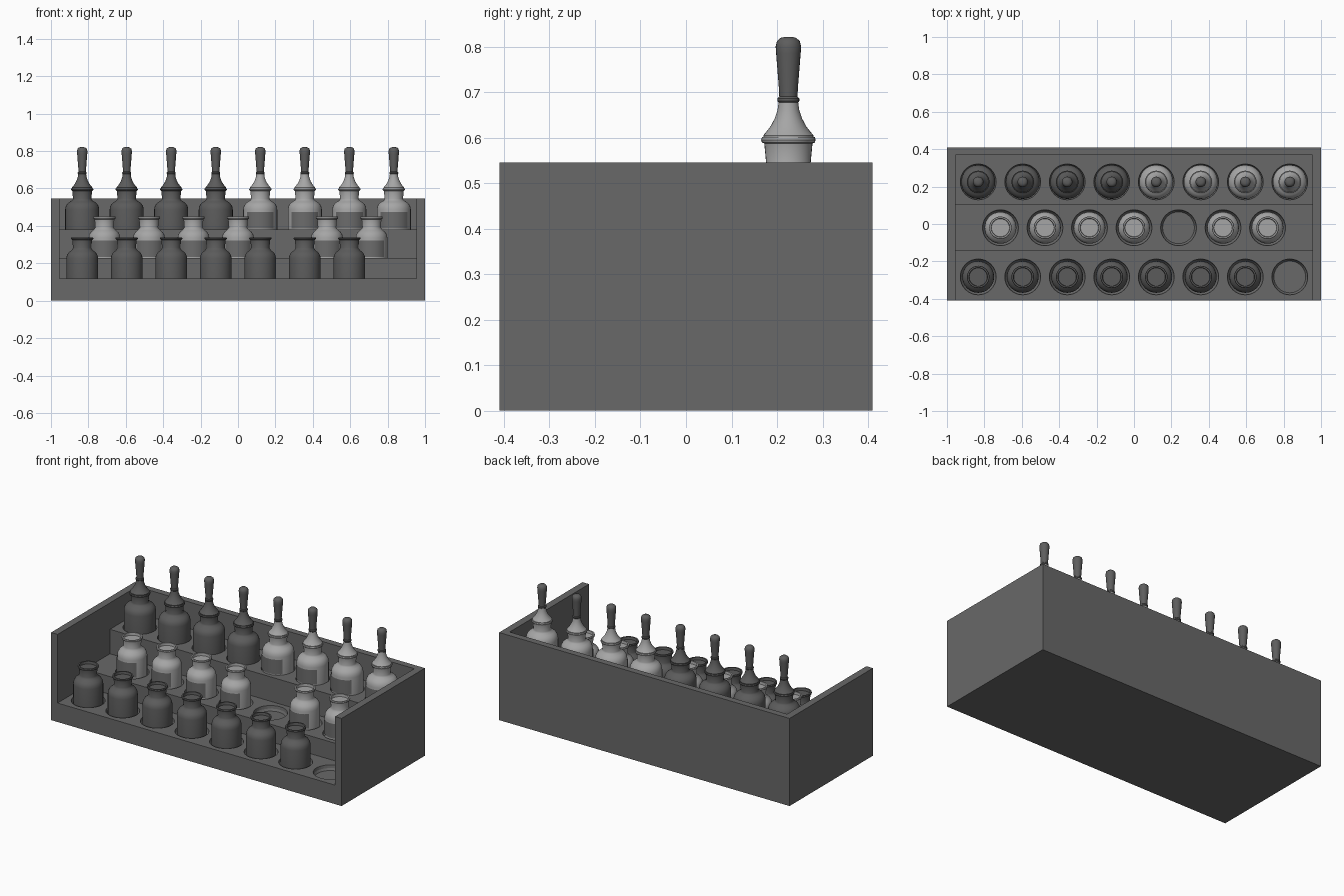
import bpy, bmesh, math
from mathutils import Matrix, Vector

if "Cube" in bpy.data.objects:
    bpy.data.objects.remove(bpy.data.objects["Cube"], do_unlink=True)


def material(name, value):
    m = bpy.data.materials.new(name)
    m.use_nodes = True
    colour = (value, value, value, 1)
    m.diffuse_color = colour
    bsdf = m.node_tree.nodes["Principled BSDF"]
    bsdf.inputs["Base Color"].default_value = colour
    bsdf.inputs["Roughness"].default_value = 0.6
    return m


RACK = material("rack grey", 0.14)
DARK = material("dark glass", 0.105)
PALE = material("pale glass", 0.38)
RUBBER = material("rubber grey", 0.11)
LABEL = material("label grey", 0.15)


def add_object(name, data, location=(0, 0, 0)):
    obj = bpy.data.objects.new(name, data)
    obj.location = location
    bpy.context.collection.objects.link(obj)
    return obj


def finish(bm, name, mat, smooth=True):
    bmesh.ops.recalc_face_normals(bm, faces=bm.faces)
    me = bpy.data.meshes.new(name)
    bm.to_mesh(me)
    bm.free()
    me.materials.append(mat)
    if smooth:
        me.shade_smooth()
        me.set_sharp_from_angle(angle=math.radians(35))
    return me


def lathe(bm, profile, centre=(0, 0, 0), sides=32):
    """Spin a (radius, height) profile round the z axis."""
    verts = [bm.verts.new(Vector(centre) + Vector((r, 0, z))) for r, z in profile]
    edges = [bm.edges.new(pair) for pair in zip(verts, verts[1:])]
    spun = bmesh.ops.spin(bm, geom=verts + edges, cent=centre, axis=(0, 0, 1),
                          angle=math.tau, steps=sides, use_duplicate=False)
    bmesh.ops.remove_doubles(bm, verts=bm.verts, dist=0.0002)


def lathe_mesh(name, profile, mat, sides=32):
    bm = bmesh.new()
    lathe(bm, profile, sides=sides)
    return finish(bm, name, mat)


def label_mesh(radius, bottom, top, spread=50, steps=12):
    """Thin curved plate facing the front."""
    bm = bmesh.new()
    rows = []
    for z in (bottom, top):
        row = []
        for i in range(steps + 1):
            a = math.radians(-90 - spread + 2 * spread * i / steps)
            row.append(bm.verts.new((radius * math.cos(a), radius * math.sin(a), z)))
        rows.append(row)
    for i in range(steps):
        bm.faces.new((rows[0][i], rows[0][i + 1], rows[1][i + 1], rows[1][i]))
    return finish(bm, "label", LABEL)


# Layout of the three tiers: y, tier height, bottle count, empty place
PITCH = 0.238
DEPTH = 0.03
TIERS = {
    "front": (-0.283, 0.118, 8, 7),
    "middle": (-0.02, 0.228, 7, 4),
    "back": (0.225, 0.38, 8, None),
}


def places(tier):
    y, z, count, empty = TIERS[tier]
    for i in range(count):
        yield i, i == empty, (PITCH * (i - (count - 1) / 2), y, z)


# Rack: a block with a stepped void and round sockets cut out
bm = bmesh.new()
bmesh.ops.create_cube(bm, size=1, matrix=Matrix.Translation((0, 0, 0.2725))
                      @ Matrix.Diagonal((2, 0.82, 0.545, 1)))
rack = add_object("rack", finish(bm, "rack", RACK, smooth=False))

bm = bmesh.new()
steps = [(-0.5, 0.118), (-0.145, 0.118), (-0.145, 0.228), (0.105, 0.228),
         (0.105, 0.38), (0.37, 0.38), (0.37, 0.7), (-0.5, 0.7)]
face = bm.faces.new([bm.verts.new((-0.955, y, z)) for y, z in steps])
moved = bmesh.ops.extrude_face_region(bm, geom=[face])["geom"]
bmesh.ops.translate(bm, vec=(1.91, 0, 0),
                    verts=[g for g in moved if isinstance(g, bmesh.types.BMVert)])
void = add_object("void_cutter", finish(bm, "void_cutter", RACK, smooth=False))

bm = bmesh.new()
for tier in TIERS:
    for _, _, spot in places(tier):
        lathe(bm, [(0, -DEPTH), (0.085, -DEPTH), (0.093, -0.018), (0.096, 0),
                   (0.096, 0.02), (0, 0.02)], spot)
sockets = add_object("socket_cutter", finish(bm, "socket_cutter", RACK, smooth=False))

bpy.context.view_layer.objects.active = rack
for cutter in (void, sockets):
    cutter.hide_render = True
    mod = rack.modifiers.new(cutter.name, "BOOLEAN")
    mod.operation = "DIFFERENCE"
    mod.solver = "EXACT"
    mod.object = cutter
    bpy.ops.object.modifier_apply(modifier=mod.name)
    bpy.data.objects.remove(cutter, do_unlink=True)


# Bottles: round body, soft shoulder, neck and rolled lip
def bottle_profile(r):
    return [(0, -DEPTH), (r - 0.006, -DEPTH), (r, -DEPTH + 0.008), (r, 0.108),
            (r - 0.003, 0.124), (r - 0.011, 0.138), (r - 0.023, 0.148),
            (0.054, 0.156), (0.049, 0.165), (0.053, 0.207), (0.058, 0.209),
            (0.06, 0.215), (0.058, 0.221), (0.05, 0.221), (0.048, 0.205), (0, 0.205)]


# Dropper: flared cap, collar ring and rubber bulb
cap_profile = [(0, 0.215), (0.054, 0.215), (0.055, 0.225), (0.049, 0.232),
               (0.039, 0.245), (0.03, 0.262), (0.024, 0.28), (0.021, 0.3), (0, 0.3)]
bulb_profile = [(0, 0.296), (0.021, 0.296), (0.024, 0.3), (0.024, 0.306), (0.02, 0.31),
                (0.021, 0.33), (0.027, 0.405), (0.028, 0.42), (0.025, 0.432),
                (0.017, 0.439), (0.008, 0.441), (0, 0.441)]

meshes = {}
for tone, mat in (("dark", DARK), ("pale", PALE)):
    for size, radius in (("small", 0.085), ("wide", 0.091)):
        meshes[tone, size] = lathe_mesh("bottle", bottle_profile(radius), mat)
    meshes[tone, "cap"] = lathe_mesh("dropper_cap", cap_profile, mat)
bulb = lathe_mesh("dropper_bulb", bulb_profile, RUBBER, sides=24)
labels = {"small": label_mesh(0.088, 0.005, 0.095), "wide": label_mesh(0.094, 0.005, 0.095)}

# Fill the tiers
for tier in TIERS:
    size = "wide" if tier == "back" else "small"
    for i, empty, spot in places(tier):
        if empty:
            continue
        pale = tier == "middle" or (tier == "back" and i >= 4)
        tone = "pale" if pale else "dark"
        add_object(f"{tier}_bottle_{i + 1}", meshes[tone, size], spot)
        if pale:
            add_object(f"{tier}_label_{i + 1}", labels[size], spot)
        if tier == "back":
            add_object(f"dropper_cap_{i + 1}", meshes[tone, "cap"], spot)
            add_object(f"dropper_bulb_{i + 1}", bulb, spot)
